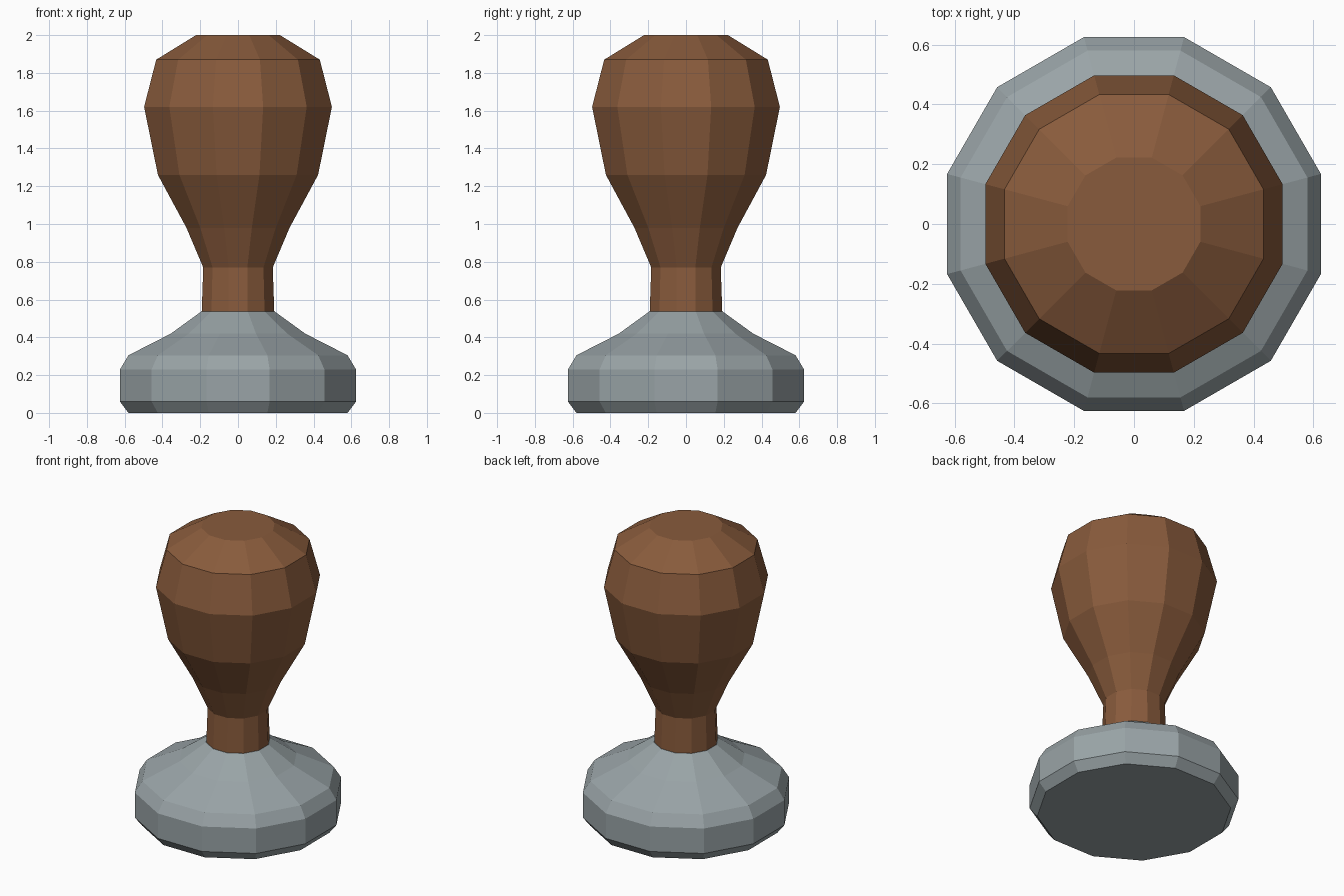
import bpy, bmesh, math

if "Cube" in bpy.data.objects:
    bpy.data.objects.remove(bpy.data.objects["Cube"])

SIDES = 12


def material(name, color):
    m = bpy.data.materials.new(name)
    m.diffuse_color = color
    m.use_nodes = True
    m.node_tree.nodes["Principled BSDF"].inputs["Base Color"].default_value = m.diffuse_color
    return m


def lathe(name, profile, mat):
    """Flat-faced 12-sided turning; profile is (distance to flat side, z)."""
    bm = bmesh.new()
    rings = []
    for d, z in profile:
        r = d / math.cos(math.pi / SIDES)
        angles = [2 * math.pi * (i + 0.5) / SIDES for i in range(SIDES)]
        rings.append([bm.verts.new((r * math.cos(a), r * math.sin(a), z)) for a in angles])
    for low, high in zip(rings, rings[1:]):
        for i in range(SIDES):
            j = (i + 1) % SIDES
            bm.faces.new((low[i], low[j], high[j], high[i]))
    bm.faces.new(rings[0][::-1])
    bm.faces.new(rings[-1])
    mesh = bpy.data.meshes.new(name)
    bm.to_mesh(mesh)
    bm.free()
    mesh.materials.append(mat)
    obj = bpy.data.objects.new(name, mesh)
    bpy.context.collection.objects.link(obj)
    return obj


metal = material("metal", (0.32, 0.37, 0.385, 1))
wood = material("wood", (0.25, 0.105, 0.045, 1))

# Metal pressing base
lathe("tamper_base", [(0.58, 0), (0.625, 0.06), (0.625, 0.23), (0.58, 0.305),
                      (0.355, 0.42), (0.194, 0.537)], metal)

# Wooden handle with narrow neck and rounded knob
lathe("handle", [(0.192, 0.537), (0.184, 0.77), (0.273, 0.98), (0.424, 1.26),
                 (0.497, 1.62), (0.433, 1.87), (0.222, 2.0)], wood)
